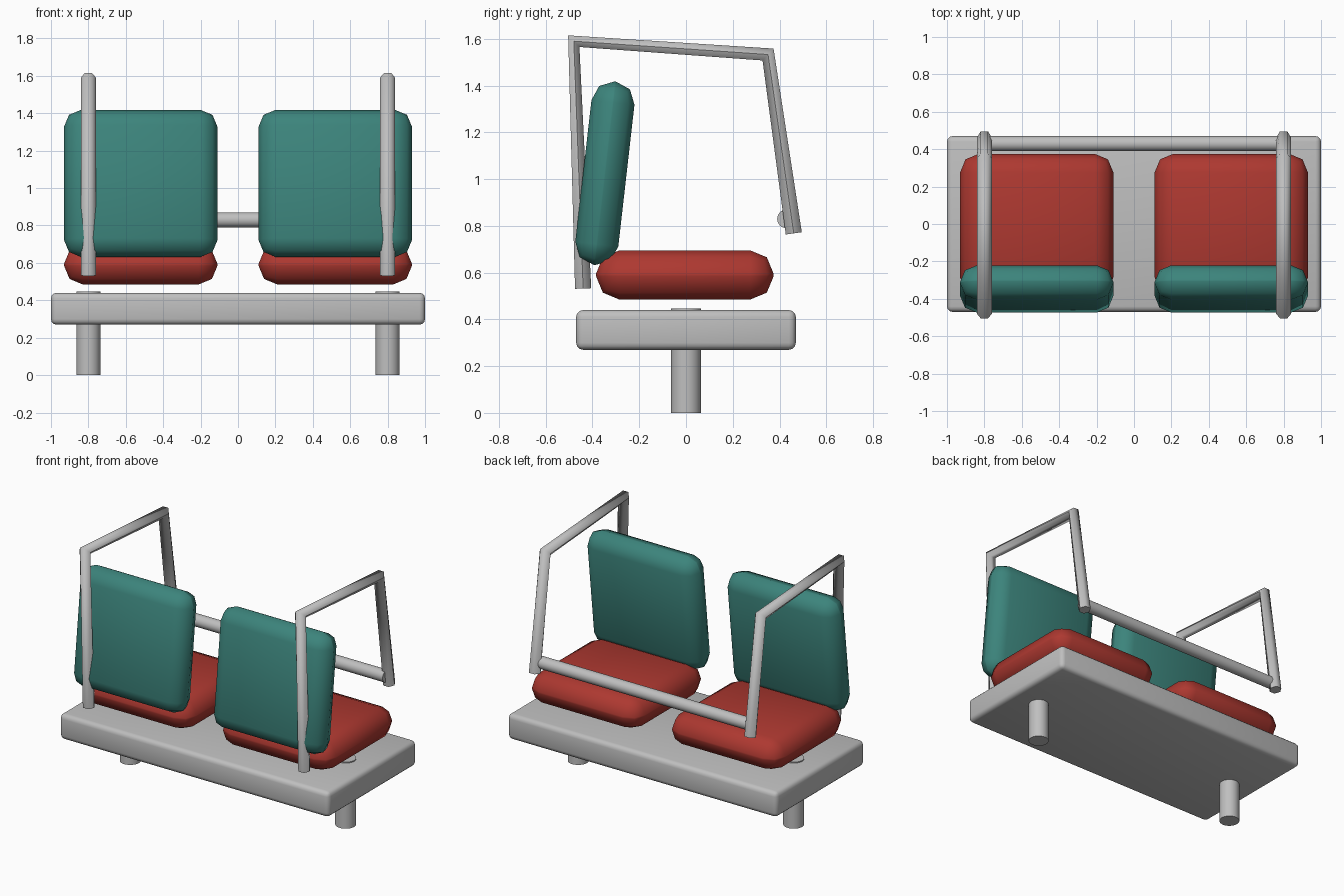
import bpy, bmesh
from math import radians, pi, cos, sin
from mathutils import Vector

if "Cube" in bpy.data.objects:
    bpy.data.objects.remove(bpy.data.objects["Cube"], do_unlink=True)


def material(name, rgb):
    m = bpy.data.materials.new(name)
    m.use_nodes = True
    m.diffuse_color = (*rgb, 1)
    m.node_tree.nodes["Principled BSDF"].inputs["Base Color"].default_value = (*rgb, 1)
    return m


GREY = material("grey_metal", (0.52, 0.52, 0.52))
RED = material("red_cushion", (0.42, 0.04, 0.03))
TEAL = material("teal_cushion", (0.045, 0.23, 0.2))


def finish(name, bm, mat, angle):
    bmesh.ops.recalc_face_normals(bm, faces=bm.faces)
    mesh = bpy.data.meshes.new(name)
    bm.to_mesh(mesh)
    bm.free()
    mesh.materials.append(mat)
    ob = bpy.data.objects.new(name, mesh)
    bpy.context.collection.objects.link(ob)
    bpy.ops.object.select_all(action="DESELECT")
    ob.select_set(True)
    bpy.context.view_layer.objects.active = ob
    bpy.ops.object.shade_smooth_by_angle(angle=radians(angle))
    return ob


def rounded_box(name, size, centre, bevel, segments, mat, tilt=0):
    bm = bmesh.new()
    bmesh.ops.create_cube(bm, size=1)
    bmesh.ops.scale(bm, vec=size, verts=bm.verts)
    bmesh.ops.bevel(bm, geom=bm.edges[:], offset=bevel, segments=segments,
                    profile=0.5, affect="EDGES")
    ob = finish(name, bm, mat, 50)
    ob.location = centre
    ob.rotation_euler.x = radians(tilt)
    return ob


def tube(name, path, radius, sides, mat):
    """Sweep a ring along a path in the YZ plane or along X, turning at half angles."""
    pts = [Vector(p) for p in path]
    dirs = [(b - a).normalized() for a, b in zip(pts, pts[1:])]
    bm = bmesh.new()
    rings = []
    for i, p in enumerate(pts):
        t = (dirs[max(i - 1, 0)] + dirs[min(i, len(dirs) - 1)]).normalized()
        u = Vector((0, 1, 0)) if abs(t.x) > 0.9 else Vector((1, 0, 0))
        v = t.cross(u)
        rings.append([bm.verts.new(p + radius * (u * cos(a) + v * sin(a)))
                      for a in (2 * pi * k / sides for k in range(sides))])
    for a, b in zip(rings, rings[1:]):
        for k in range(sides):
            n = (k + 1) % sides
            bm.faces.new((a[k], a[n], b[n], b[k]))
    bm.faces.new(rings[0])
    bm.faces.new(rings[-1])
    return finish(name, bm, mat, 65)


# Platform and the bar joining the two frames
rounded_box("platform", (2, 0.94, 0.17), (0, 0, 0.355), 0.03, 3, GREY)
tube("cross_bar", [(-0.8, 0.43, 0.83), (0.8, 0.43, 0.83)], 0.04, 24, GREY)

for side, s in (("left", 1), ("right", -1)):
    # Leg passes through the platform
    bm = bmesh.new()
    bmesh.ops.create_cone(bm, cap_ends=True, segments=32, radius1=0.064,
                          radius2=0.064, depth=0.447)
    finish(side + "_leg", bm, GREY, 40).location = (0.8 * s, 0, 0.2235)

    # Cushions
    rounded_box(side + "_seat", (0.82, 0.76, 0.21), (0.52 * s, -0.005, 0.59),
                0.1, 2, RED)
    rounded_box(side + "_backrest", (0.82, 0.185, 0.79), (0.52 * s, -0.347, 1.025),
                0.09, 2, TEAL, tilt=-6.5)

    # Bent frame running over the seat
    x = 0.8 * s
    tube(side + "_frame", [(x, -0.44, 0.532), (x, -0.48, 1.59),
                           (x, 0.351, 1.533), (x, 0.461, 0.768)], 0.04, 6, GREY)
